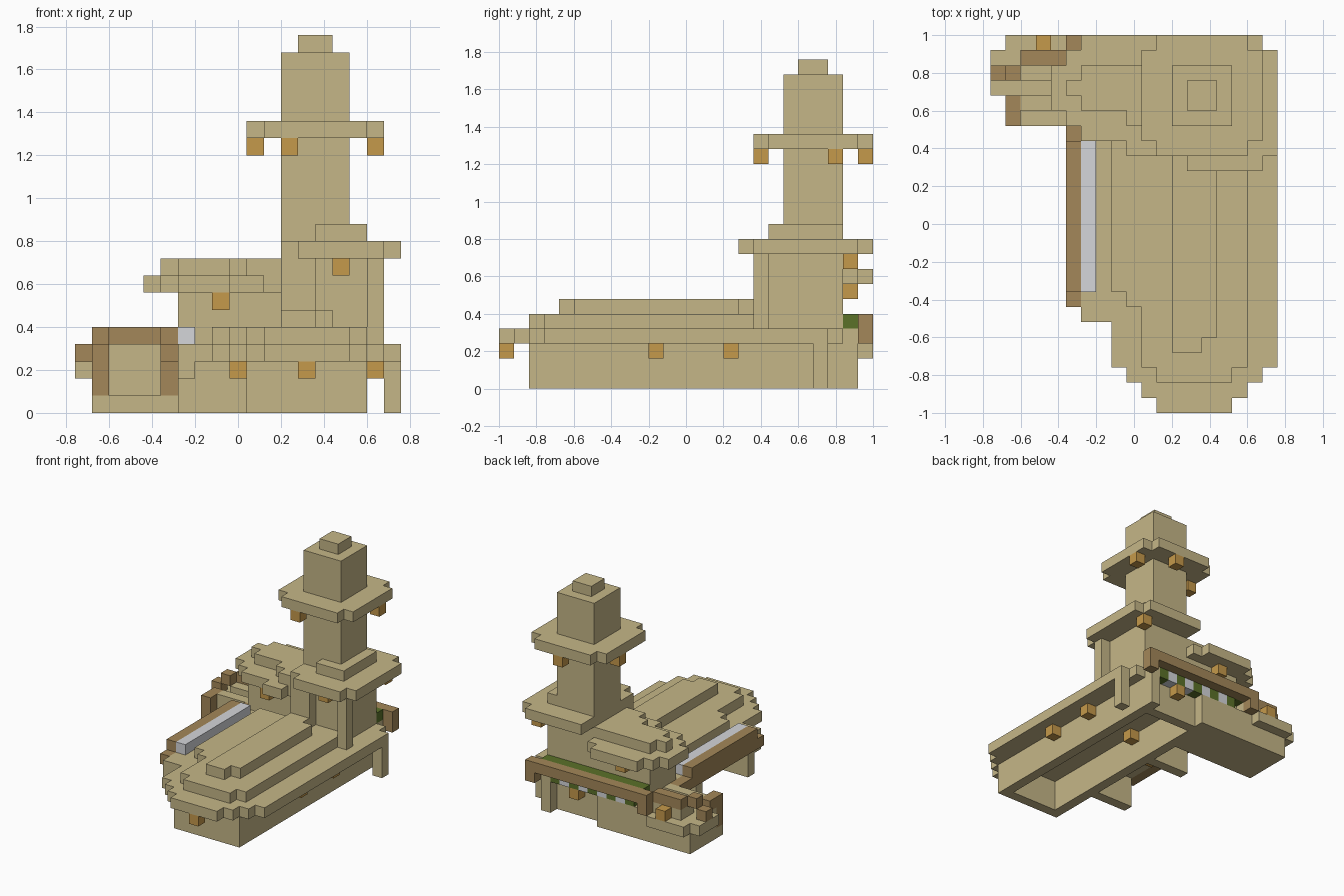
import bpy, bmesh

cube = bpy.data.objects.get("Cube")
if cube:
    bpy.data.objects.remove(cube, do_unlink=True)

U = 0.08  # block size


def material(name, rgb):
    m = bpy.data.materials.new(name)
    m.use_nodes = True
    m.diffuse_color = (*rgb, 1)
    m.node_tree.nodes["Principled BSDF"].inputs["Base Color"].default_value = (*rgb, 1)
    return m


sand = material("sand", (0.56, 0.47, 0.245))
brown = material("brown wood", (0.37, 0.245, 0.1))
amber = material("amber lamp", (0.56, 0.32, 0.07))
grey = material("pale grey", (0.66, 0.67, 0.7))
green = material("leaf green", (0.105, 0.165, 0.022))

DIRS = [(a, s) for a in range(3) for s in (0, 1)]


def blocks(name, mat, *boxes):
    """Union of block boxes (x0, x1, y0, y1, z0, z1), outer skin only."""
    cells = {(x, y, z) for b in boxes for x in range(b[0], b[1])
             for y in range(b[2], b[3]) for z in range(b[4], b[5])}
    bm = bmesh.new()
    verts = {}

    def vert(p):
        if p not in verts:
            verts[p] = bm.verts.new(((p[0] - 9.5) * U, (p[1] - 12.5) * U, p[2] * U))
        return verts[p]

    for c in sorted(cells):
        for axis, side in DIRS:
            n = list(c)
            n[axis] += 2 * side - 1
            if tuple(n) in cells:
                continue
            ring = []
            for u, v in ((0, 0), (1, 0), (1, 1), (0, 1)):
                p = list(c)
                p[axis] += side
                p[(axis + 1) % 3] += u
                p[(axis + 2) % 3] += v
                ring.append(vert(tuple(p)))
            bm.faces.new(ring if side else ring[::-1])
    # merge flat areas into large faces
    bmesh.ops.dissolve_limit(bm, angle_limit=0.01, verts=bm.verts[:], edges=bm.edges[:])
    me = bpy.data.meshes.new(name)
    bm.to_mesh(me)
    bm.free()
    me.materials.append(mat)
    ob = bpy.data.objects.new(name, me)
    bpy.context.collection.objects.link(ob)
    return ob


def layer(name, mat, z, *rows):
    """One block high slab from rows (y0, y1, x0, x1)."""
    return blocks(name, mat, *[(x0, x1, y0, y1, z, z + 1) for y0, y1, x0, x1 in rows])


# hollow base walls, side buttresses and deck posts
blocks("base_walls", sand, (10, 11, 2, 23, 0, 3), (16, 17, 2, 23, 0, 3),
       (10, 17, 2, 3, 0, 3), (10, 17, 22, 23, 0, 3))
blocks("front_buttress", sand, (6, 10, 7, 8, 0, 3), (6, 7, 6, 7, 2, 3))
blocks("back_buttress", sand, (6, 10, 15, 16, 0, 3))
blocks("side_post", sand, (18, 19, 21, 22, 0, 3))
blocks("back_post", sand, (16, 17, 23, 24, 0, 4))

# stepped deck
layer("deck", sand, 3, (0, 1, 11, 16), (1, 2, 10, 17), (2, 3, 9, 18),
      (3, 6, 8, 19), (6, 22, 6, 19), (22, 23, 6, 18))
layer("deck_step", sand, 4, (2, 3, 11, 16), (3, 7, 10, 17), (7, 8, 9, 17), (8, 18, 8, 17))
layer("deck_ridge", sand, 5, (4, 5, 12, 14), (5, 16, 12, 15), (16, 17, 12, 14))

# side rail with pale planter
blocks("side_rail", brown, (5, 6, 8, 18, 4, 5), (5, 6, 7, 19, 3, 4))
blocks("planter", grey, (6, 7, 8, 18, 4, 5))

# house body, corner pillar and roofs
blocks("house_body", sand, (6, 12, 19, 23, 4, 7), (9, 12, 19, 23, 4, 9),
       (12, 14, 17, 23, 4, 9), (14, 17, 18, 23, 4, 9))
blocks("corner_pillar", sand, (17, 18, 17, 18, 4, 9))
layer("low_roof", sand, 7, (17, 18, 9, 11), (18, 19, 6, 12), (19, 20, 5, 12),
      (20, 23, 4, 12), (23, 24, 5, 12), (24, 25, 6, 11))
layer("low_roof_step", sand, 8, (18, 19, 10, 12), (19, 20, 9, 12), (20, 23, 6, 12), (21, 22, 5, 6))
layer("main_roof", sand, 9, (16, 17, 13, 18), (17, 24, 12, 19), (24, 25, 12, 18))
layer("main_roof_step", sand, 10, (18, 23, 14, 17))

# tower
blocks("tower", sand, (12, 16, 19, 23, 9, 21))
layer("tower_roof", sand, 16, (17, 18, 11, 17), (18, 24, 10, 18), (24, 25, 11, 17))
layer("tower_cap", sand, 21, (20, 22, 13, 15))

# small annex at the back corner
blocks("annex", sand, (1, 11, 19, 24, 0, 1), (1, 11, 20, 24, 1, 3),
       (2, 6, 20, 21, 3, 4), (2, 6, 22, 24, 3, 4),
       (0, 1, 21, 24, 2, 3), (1, 5, 24, 25, 2, 3))
blocks("annex_trim", brown, (1, 2, 19, 20, 1, 4), (1, 2, 20, 21, 3, 4), (0, 1, 22, 23, 3, 4),
       (1, 2, 22, 23, 4, 5), (2, 5, 23, 24, 4, 5))
blocks("annex_post", brown, (5, 6, 19, 20, 1, 4))

# back window box with hedge and striped panel
blocks("back_beam", brown, (5, 18, 24, 25, 4, 5), (5, 6, 24, 25, 3, 4), (17, 18, 24, 25, 3, 4))
blocks("hedge", green, (6, 17, 23, 24, 4, 5))
for name, mat, start in (("grey_stripes", grey, 8), ("green_stripes", green, 7)):
    blocks(name, mat, *[(x, x + 1, 23, 24, 3, 4) for x in range(start, 16, 2)])

# hanging lamps
LAMPS = {
    "deck_lamp": [(13, 0, 2), (17, 10, 2), (17, 15, 2), (9, 6, 2), (7, 12, 2),
                  (11, 14, 2), (13, 23, 2)],
    "annex_lamp": [(3, 24, 3)],
    "house_lamp": [(8, 18, 6), (8, 23, 6), (15, 17, 8), (17, 23, 8)],
    "tower_lamp": [(12, 17, 15), (17, 22, 15), (14, 24, 15), (10, 21, 15)],
}
for name, places in LAMPS.items():
    for n, (x, y, z) in enumerate(places):
        blocks(f"{name}_{n + 1}", amber, (x, x + 1, y, y + 1, z, z + 1))
